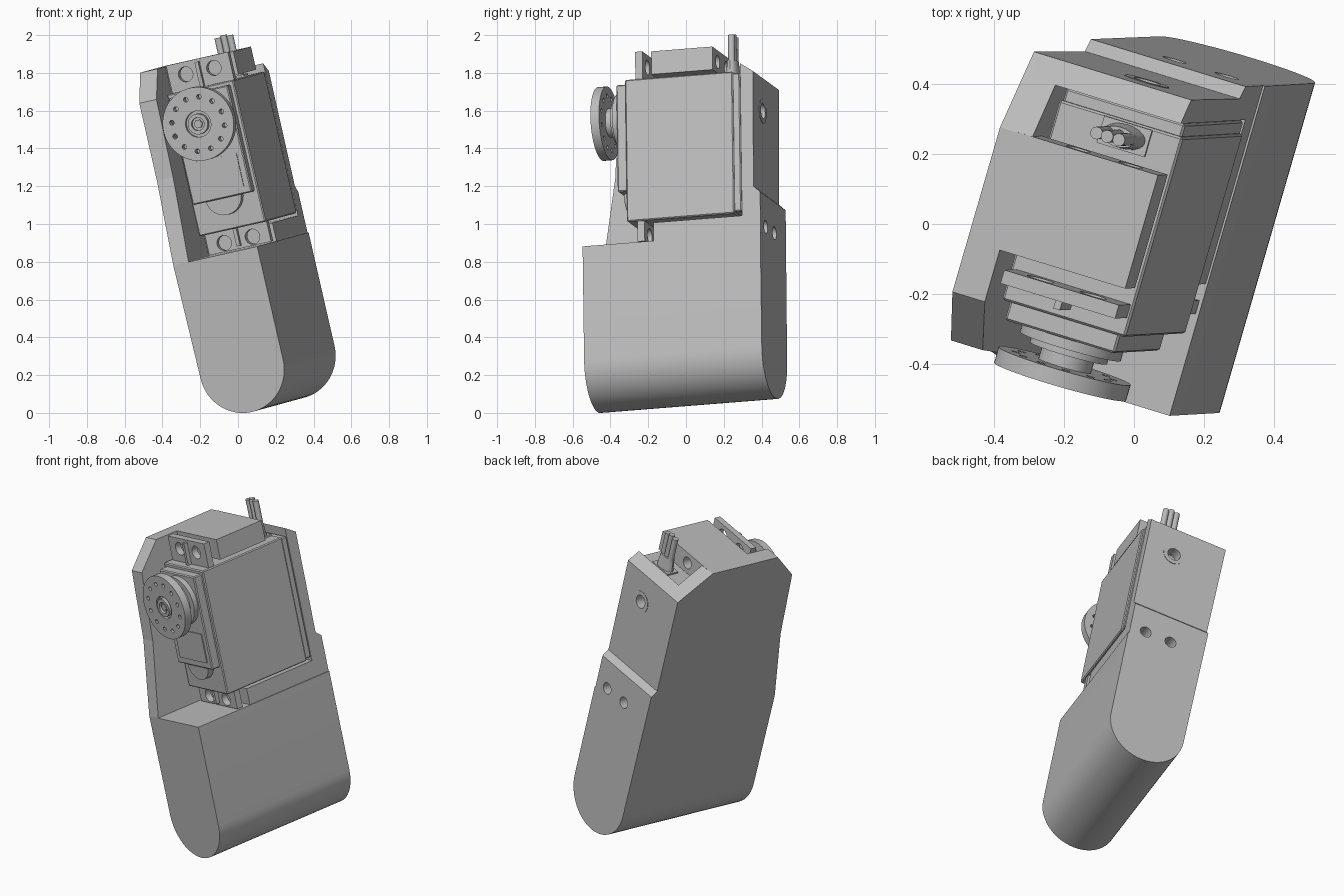
import bpy, bmesh, math
from mathutils import Matrix, Vector

cube = bpy.data.objects.get("Cube")
if cube:
    bpy.data.objects.remove(cube, do_unlink=True)

# One flat grey for everything
grey = bpy.data.materials.new("plain grey")
grey.use_nodes = True
COLOUR = (0.5, 0.5, 0.5, 1)
grey.diffuse_color = COLOUR
grey.node_tree.nodes["Principled BSDF"].inputs["Base Color"].default_value = COLOUR

# Tilted frame of the arm: side, depth (front to back) and length axes
depth = Vector((0.277, 0.958, 0.076)).normalized()
side = Vector((0.935, -0.287, 0.21)).normalized()
length = side.cross(depth).normalized()
side = depth.cross(length)
FRAME = Matrix((side, depth, length)).transposed().to_4x4()
FRAME.translation = (0.156, -0.002, 0.27)

CENTRE = 0.05          # servo centre line across the arm
AXIS = 1.315           # output shaft height along the arm
HOLE_SIDES = (CENTRE - 0.08, CENTRE + 0.08)
LOW_HOLE, HIGH_HOLE = 0.667, 1.583


def finish(name, bm):
    bmesh.ops.recalc_face_normals(bm, faces=bm.faces)
    mesh = bpy.data.meshes.new(name)
    bm.to_mesh(mesh)
    bm.free()
    mesh.materials.append(grey)
    ob = bpy.data.objects.new(name, mesh)
    bpy.context.collection.objects.link(ob)
    ob.matrix_world = FRAME
    return ob


def select(ob):
    bpy.ops.object.select_all(action='DESELECT')
    ob.select_set(True)
    bpy.context.view_layer.objects.active = ob


def extrude(bm, points, offset):
    face = bm.faces.new([bm.verts.new(p) for p in points])
    new = bmesh.ops.extrude_face_region(bm, geom=[face])["geom"]
    bmesh.ops.translate(bm, verts=[v for v in new if isinstance(v, bmesh.types.BMVert)], vec=offset)


def side_prism(name, profile, s0, s1):
    """Profile of (depth, length) points extruded across the arm."""
    bm = bmesh.new()
    extrude(bm, [(s0, d, w) for d, w in profile], (s1 - s0, 0, 0))
    return finish(name, bm)


def box(name, s, d, w, bevel=0):
    bm = bmesh.new()
    bmesh.ops.create_cube(bm, size=1)
    for v in bm.verts:
        v.co = [r[0] if c < 0 else r[1] for c, r in zip(v.co, (s, d, w))]
    if bevel:
        bmesh.ops.bevel(bm, geom=bm.edges[:], offset=bevel, segments=1, affect='EDGES')
    return finish(name, bm)


def discs(name, centres, radius, d0, d1, sides=32):
    """Cylinders along the depth axis at (side, length) centres."""
    bm = bmesh.new()
    for s, w in centres:
        ring = [(s + radius * math.cos(math.tau * i / sides), d0,
                 w + radius * math.sin(math.tau * i / sides)) for i in range(sides)]
        extrude(bm, ring, (0, d1 - d0, 0))
    return finish(name, bm)


def cut(ob, cutter):
    mod = ob.modifiers.new("holes", 'BOOLEAN')
    mod.operation = 'DIFFERENCE'
    mod.solver = 'EXACT'
    mod.object = cutter
    select(ob)
    bpy.ops.object.modifier_apply(modifier=mod.name)
    bpy.data.objects.remove(cutter, do_unlink=True)


def smooth(ob):
    select(ob)
    bpy.ops.object.shade_smooth_by_angle(angle=math.radians(30))


# Lower arm block with a round end
R, HALF, LEDGE = 0.234, 0.491, 0.615
bm = bmesh.new()
arc = [(R * math.cos(a), -HALF, R * math.sin(a))
       for a in (math.pi + math.pi * i / 32 for i in range(33))]
extrude(bm, arc + [(R, -HALF, LEDGE), (-R, -HALF, LEDGE)], (0, 2 * HALF, 0))
arm = finish("arm_block", bm)

# Raised floor and back wall around the servo
wall = side_prism("back_wall", [
    (-0.10, 0.6), (-0.10, 0.715), (0.39, 0.715), (0.39, 1.542), (0.46, 1.495),
    (0.455, 0.87), (HALF, 0.837), (HALF, 0.6)], -R, 0.228)

# Side plate, leaning out slightly towards the top
plate = side_prism("side_plate", [
    (-HALF, 0), (-HALF, LEDGE), (-0.42, 1.07), (-0.40, 1.49), (-0.254, 1.645),
    (0.236, 1.645), (0.46, 1.495), (0.455, 0.87), (HALF, 0.837), (HALF, 0)], -R, -0.155)
for v in plate.data.vertices:
    if v.co.x < -0.2:
        v.co.x -= 0.012 * v.co.z

slab = box("top_slab", (-0.2, 0.228), (-0.10, 0.238), (1.52, 1.645))

# Screw holes in the frame
low = [(s, LOW_HOLE) for s in HOLE_SIDES]
high = [(s, HIGH_HOLE) for s in HOLE_SIDES]
cut(wall, discs("cutter", low, 0.035, 0.35, 0.6))
cut(wall, discs("cutter", [(CENTRE, AXIS)], 0.04, 0.3, 0.6))
cut(slab, discs("cutter", high, 0.036, 0.1, 0.4))
bearing = discs("pivot_bearing", [(CENTRE, AXIS)], 0.066, 0.44, 0.461)
cut(bearing, discs("cutter", [(CENTRE, AXIS)], 0.04, 0.3, 0.6))

# Servo case
box("servo_body", (-0.14, 0.236), (-0.245, 0.35), (0.73, 1.5), 0.006)
box("servo_back_cap", (-0.132, 0.23), (0.345, 0.388), (0.74, 1.492), 0.006)
flange = box("servo_flange", (-0.125, 0.225), (-0.19, -0.15), (0.62, 1.65))
cut(flange, discs("cutter", low + high, 0.04, -0.4, 0))
for name, w in (("lower", (0.635, 0.74)), ("upper", (1.49, 1.635))):
    box(name + "_flange_rib", (CENTRE - 0.01, CENTRE + 0.01), (-0.215, -0.18), w)
box("gear_case", (-0.12, 0.215), (-0.30, -0.24), (0.9, 1.48), 0.006)
box("label_plate", (-0.08, 0.18), (-0.306, -0.295), (0.94, 1.12))

round_parts = [
    arm, wall, slab, flange, bearing,
    discs("gear_bump", [(CENTRE, 0.91)], 0.1, -0.285, -0.24),
    discs("shaft_boss", [(CENTRE, AXIS)], 0.15, -0.33, -0.29, 48),
    discs("shaft_collar", [(CENTRE, AXIS)], 0.115, -0.35, -0.32, 48),
    discs("output_shaft", [(CENTRE, AXIS)], 0.078, -0.395, -0.34),
]

# Output horn with a ring of small holes
horn = discs("output_horn", [(CENTRE, AXIS)], 0.196, -0.435, -0.388, 64)
ring = [(CENTRE + 0.145 * math.cos(math.tau * (i + 0.5) / 12),
         AXIS + 0.145 * math.sin(math.tau * (i + 0.5) / 12)) for i in range(12)]
cut(horn, discs("cutter", ring, 0.013, -0.5, -0.3, 12))
cut(horn, discs("cutter", [(CENTRE, AXIS)], 0.07, -0.5, -0.415))
hub = discs("horn_hub", [(CENTRE, AXIS)], 0.055, -0.442, -0.41)
cut(hub, discs("cutter", [(CENTRE, AXIS)], 0.035, -0.5, -0.425))
screw = discs("horn_screw", [(CENTRE, AXIS)], 0.024, -0.436, -0.41, 6)
round_parts += [horn, hub]


# Cable grommet and three wires on top
def post(name, s, d, w0, w1, radius, stretch=1, top=1):
    bm = bmesh.new()
    bmesh.ops.create_cone(bm, cap_ends=True, segments=20, radius1=radius,
                          radius2=radius * top, depth=w1 - w0)
    for v in bm.verts:
        v.co = (s + v.co.x * stretch, d + v.co.y, (w0 + w1) / 2 + v.co.z)
    ob = finish(name, bm)
    round_parts.append(ob)


box("cable_seat", (0.0, 0.146), (0.265, 0.345), (1.49, 1.51))
post("cable_grommet", 0.073, 0.305, 1.5, 1.59, 0.036, 1.8, 0.8)
for i in (-1, 0, 1):
    post("wire", 0.073 + 0.034 * i, 0.308, 1.55, 1.735 - 0.008 * abs(i), 0.018)

for ob in round_parts:
    smooth(ob)
